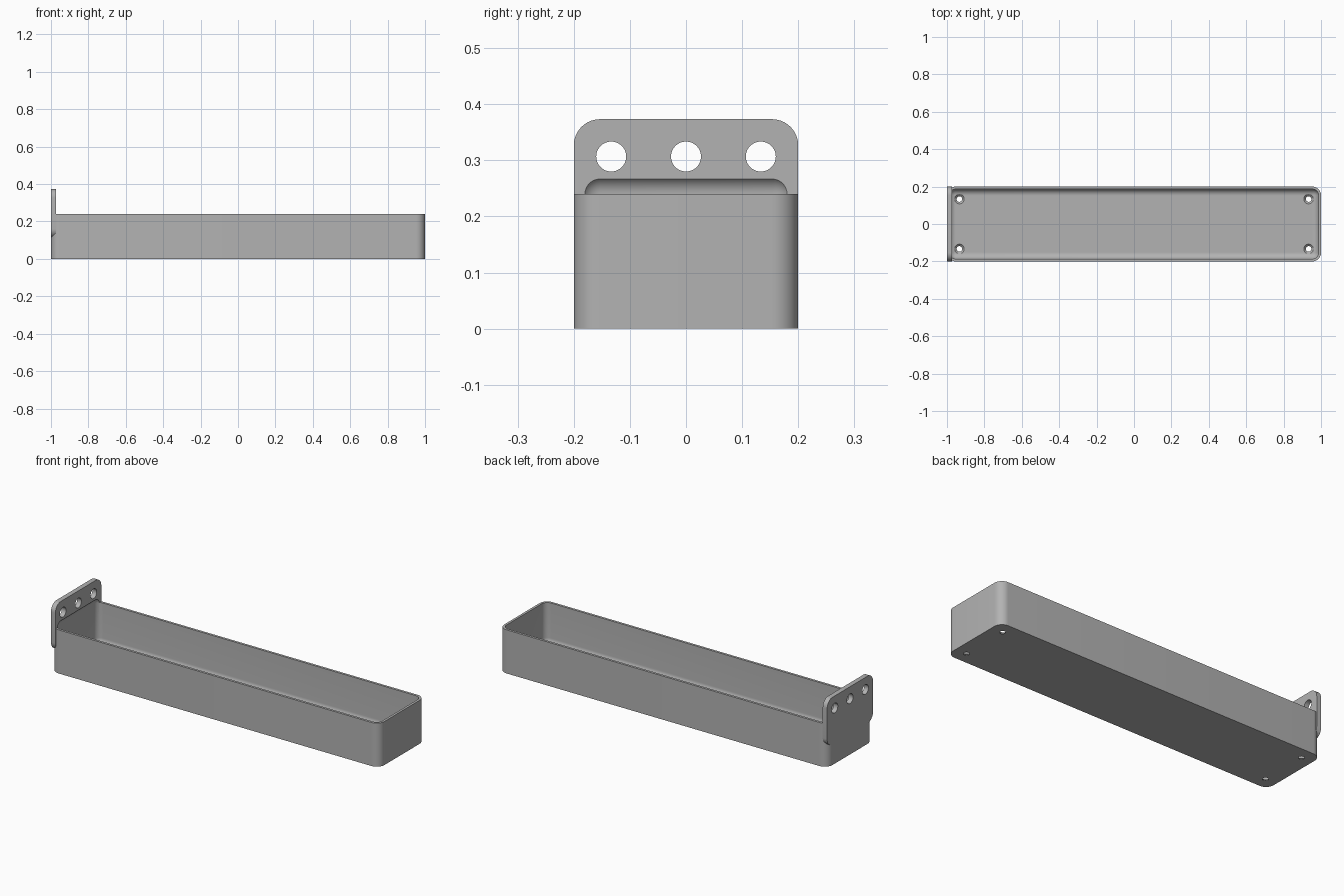
import bpy, bmesh, math
from mathutils import Matrix, Vector

cube = bpy.data.objects.get("Cube")
if cube:
    bpy.data.objects.remove(cube, do_unlink=True)

mat = bpy.data.materials.new("light_grey")
mat.use_nodes = True
GREY = (0.45, 0.45, 0.45, 1)
mat.diffuse_color = GREY
mat.node_tree.nodes["Principled BSDF"].inputs["Base Color"].default_value = GREY

WALL = 0.0133        # wall and floor thickness
PLATE = 0.0267       # hanging plate thickness
HALF = 0.2           # half width
RIM = 0.24
CORNER = 0.0467      # outer corner radius


def make_object(name, bm):
    mesh = bpy.data.meshes.new(name)
    bmesh.ops.recalc_face_normals(bm, faces=bm.faces)
    bm.to_mesh(mesh)
    bm.free()
    obj = bpy.data.objects.new(name, mesh)
    bpy.context.collection.objects.link(obj)
    mesh.materials.append(mat)
    return obj


def rounded_box(name, low, high, radius, axis=None):
    """Box with edges along one axis rounded, or all edges if axis is None."""
    bm = bmesh.new()
    low, high = Vector(low), Vector(high)
    bmesh.ops.create_cube(bm, size=1)
    for v in bm.verts:
        v.co = Vector(low[i] if v.co[i] < 0 else high[i] for i in range(3))
    edges = [e for e in bm.edges if axis is None
             or abs((e.verts[0].co - e.verts[1].co)[axis]) > 1e-4]
    bmesh.ops.bevel(bm, geom=edges, offset=radius, segments=10,
                    profile=0.5, affect='EDGES', clamp_overlap=True)
    return make_object(name, bm)


def boolean(target, tool, operation):
    mod = target.modifiers.new(operation, 'BOOLEAN')
    mod.operation = operation
    mod.solver = 'EXACT'
    mod.object = tool
    bpy.ops.object.select_all(action='DESELECT')
    bpy.context.view_layer.objects.active = target
    target.select_set(True)
    bpy.ops.object.modifier_apply(modifier=mod.name)
    bpy.data.objects.remove(tool, do_unlink=True)


def add_drill(bm, centre, r1, r2, depth, along_x=False):
    turn = Matrix.Rotation(math.pi / 2, 4, 'Y') if along_x else Matrix()
    bmesh.ops.create_cone(bm, cap_ends=True, segments=48, radius1=r1, radius2=r2,
                          depth=depth, matrix=Matrix.Translation(centre) @ turn)


# Tray body with rounded upright corners
tray = rounded_box("mounting_tray", (-1, -HALF, 0), (1, HALF, RIM), CORNER, axis=2)

# Hanging plate flush with one end
plate = rounded_box("hanging_plate", (-1, -HALF, 0.1133),
                    (-1 + PLATE, HALF, 0.3733), CORNER, axis=0)
boolean(tray, plate, 'UNION')

# Filleted cavity, which also scoops into the plate above the rim
cavity = rounded_box("cavity", (-1 + WALL, -HALF + WALL, WALL),
                     (1 - WALL, HALF - WALL, RIM + 0.0333), 0.0333)
boolean(tray, cavity, 'DIFFERENCE')

# Three round holes through the plate
bm = bmesh.new()
for y in (-0.1333, 0, 0.1333):
    add_drill(bm, (-1 + PLATE / 2, y, 0.3067), 0.0267, 0.0267, 0.1, along_x=True)
boolean(tray, make_object("plate_drills", bm), 'DIFFERENCE')

# Countersunk screw holes in the floor: straight bore, then flared mouth
for r1, r2, z, depth in ((0.015, 0.015, 0, 0.06), (0.015, 0.0267, 0.0085, 0.0117)):
    bm = bmesh.new()
    for x in (-0.9333, 0.9333):
        for y in (-0.1333, 0.1333):
            add_drill(bm, (x, y, z), r1, r2, depth)
    boolean(tray, make_object("floor_drills", bm), 'DIFFERENCE')

# Smooth the fillets and bores while keeping hard edges
tray.select_set(True)
bpy.context.view_layer.objects.active = tray
bpy.ops.object.shade_smooth_by_angle(angle=math.radians(30))
